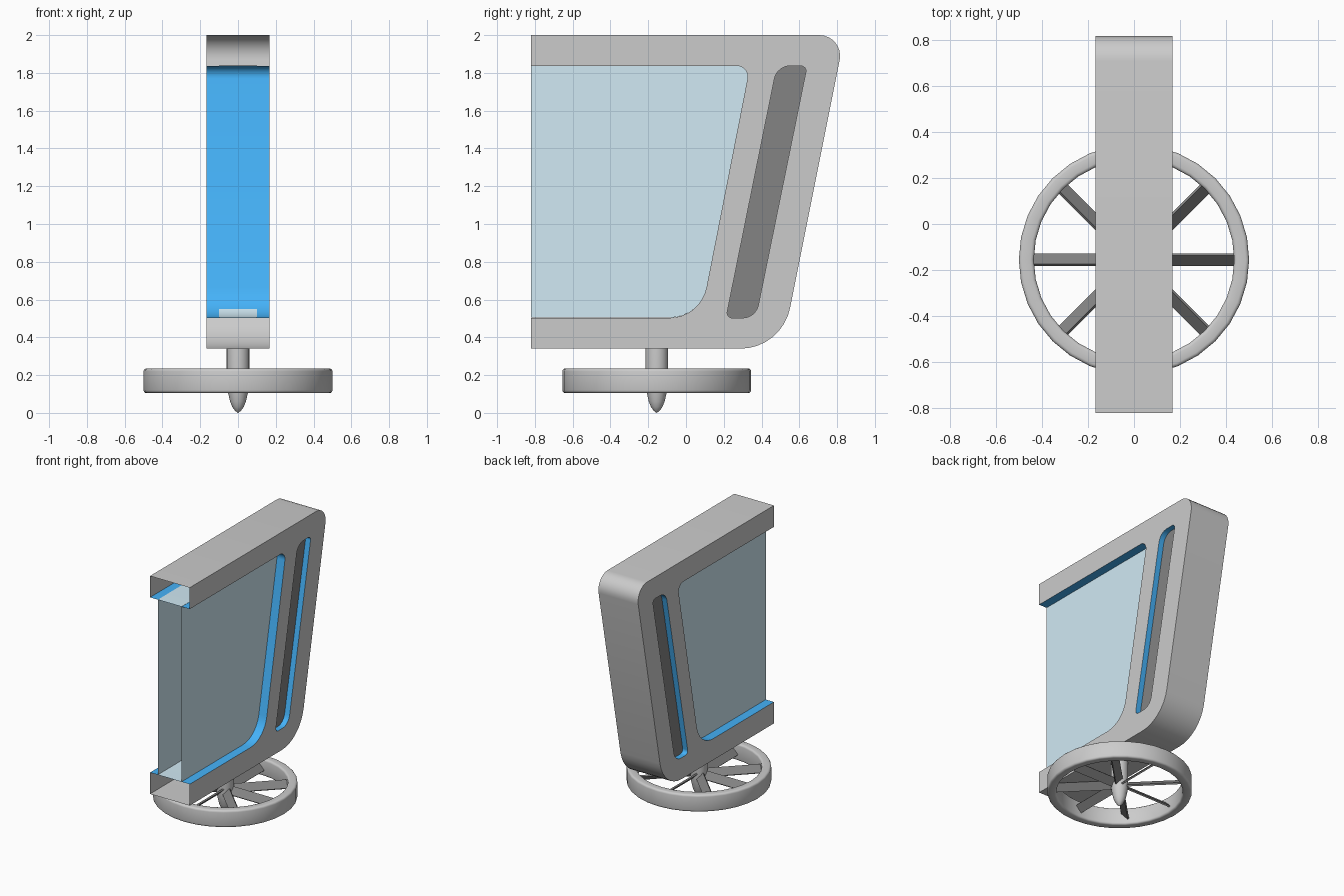
import bpy, bmesh, math
from mathutils import Vector, Matrix

if "Cube" in bpy.data.objects:
    bpy.data.objects.remove(bpy.data.objects["Cube"])


def material(name, rgb):
    m = bpy.data.materials.new(name)
    m.diffuse_color = (*rgb, 1)
    m.use_nodes = True
    m.node_tree.nodes["Principled BSDF"].inputs["Base Color"].default_value = m.diffuse_color
    return m


BLUE = material("blue", (0.06, 0.45, 0.95))
GLASS = material("pale_glass", (0.636, 0.818, 0.909))
DARK = material("dark", (0.23, 0.23, 0.23))


def finish(bm, name, mat=None, angle=35):
    bmesh.ops.remove_doubles(bm, verts=bm.verts, dist=1e-5)
    bmesh.ops.recalc_face_normals(bm, faces=bm.faces)
    me = bpy.data.meshes.new(name)
    bm.to_mesh(me)
    bm.free()
    ob = bpy.data.objects.new(name, me)
    bpy.context.collection.objects.link(ob)
    if mat:
        me.materials.append(mat)
    bpy.ops.object.select_all(action='DESELECT')
    ob.select_set(True)
    bpy.context.view_layer.objects.active = ob
    bpy.ops.object.shade_smooth_by_angle(angle=math.radians(angle))
    return ob


def rounded(corners, steps=8):
    """Corners (y, z, radius) -> list of (y, z) points with filleted corners."""
    pts = []
    for i, (y, z, r) in enumerate(corners):
        p = Vector((y, z))
        if r == 0:
            pts.append((y, z))
            continue
        a = (Vector(corners[i - 1][:2]) - p).normalized()
        b = (Vector(corners[(i + 1) % len(corners)][:2]) - p).normalized()
        half = a.angle(b) / 2
        c = p + (a + b).normalized() * (r / math.sin(half))
        t = r / math.tan(half)
        s, e = p + a * t - c, p + b * t - c
        sweep = s.angle(e)
        for k in range(steps + 1):
            f = k / steps
            q = (s * math.sin((1 - f) * sweep) + e * math.sin(f * sweep)) / math.sin(sweep)
            pts.append(tuple(c + q))
    return pts


def strip(bm, pts, hw, closed=False):
    """Wall across the thickness, following a side outline."""
    rows = [[bm.verts.new((s * hw, y, z)) for s in (-1, 1)] for y, z in pts]
    for i in range(len(rows) if closed else len(rows) - 1):
        a, b = rows[i], rows[(i + 1) % len(rows)]
        bm.faces.new((a[0], a[1], b[1], b[0]))


def sides(bm, loops, hw):
    """Flat left and right panels; later loops are holes."""
    for x in (-hw, hw):
        edges = []
        for pts in loops:
            vs = [bm.verts.new((x, y, z)) for y, z in pts]
            edges += [bm.edges.new((vs[i - 1], vs[i])) for i in range(len(vs))]
        bmesh.ops.triangle_fill(bm, use_beauty=True, edges=edges, normal=(1 if x > 0 else -1, 0, 0))


HW = 0.167    # half thickness of the frame
F = -0.82     # open front end
outer = rounded([(F, 2.0, 0), (0.84, 2.0, 0.11), (0.508, 0.34, 0.269), (F, 0.34, 0)])
window = rounded([(F, 1.837, 0), (0.339, 1.837, 0.057), (0.077, 0.503, 0.2), (F, 0.503, 0)])
slot = rounded([(0.482, 1.837, 0.085), (0.641, 1.837, 0.027),
                (0.369, 0.503, 0.085), (0.212, 0.503, 0.027)])

# hollow frame, open at the front
bm = bmesh.new()
sides(bm, [outer + window[::-1], slot], HW)
strip(bm, outer, HW)
finish(bm, "frame_shell")

# blue inner walls of the window and the slot
bm = bmesh.new()
strip(bm, window, HW)
strip(bm, slot, HW, True)
finish(bm, "blue_liner", BLUE)

# recessed window panes, nudged off the liner
pane = [(y + (0.002 if y > F else 0), z + 0.0015) for y, z in window]
bm = bmesh.new()
sides(bm, [pane], 0.1)
strip(bm, pane, 0.1)
finish(bm, "window_glass", GLASS)

# recessed dark slot panels
bm = bmesh.new()
sides(bm, [slot], 0.125)
finish(bm, "slot_panels", DARK)


CY = -0.155   # rotor axis


def lathe(name, prof, n=32, closed=False):
    bm = bmesh.new()
    rings = [[bm.verts.new((r * math.cos(2 * math.pi * k / n),
                            CY + r * math.sin(2 * math.pi * k / n), z)) for k in range(n)]
             for r, z in prof]
    for i in range(len(rings) if closed else len(rings) - 1):
        a, b = rings[i], rings[(i + 1) % len(rings)]
        for k in range(n):
            bm.faces.new((a[k - 1], a[k], b[k], b[k - 1]))
    return finish(bm, name, angle=50)


# rotor ring with rounded edges
ring_prof = rounded([(0.435, 0.105, 0.015), (0.5, 0.105, 0.015),
                     (0.5, 0.235, 0.015), (0.435, 0.235, 0.015)], 3)
lathe("rotor_ring", ring_prof, 32, True)

# shaft with a bullet tip
lathe("shaft", [(0.06, 0.34), (0.06, 0.16), (0.057, 0.13), (0.051, 0.1), (0.042, 0.06),
                (0.03, 0.031), (0.015, 0.01), (0.0005, 0)], 24)

# eight pitched blades
bm = bmesh.new()
for k in range(8):
    m = (Matrix.Translation((0, CY, 0.17)) @ Matrix.Rotation(k * math.pi / 4, 4, 'Z')
         @ Matrix.Translation((0.245, 0, 0)) @ Matrix.Rotation(math.radians(45), 4, 'X')
         @ Matrix.Diagonal((0.39, 0.065, 0.012, 1)))
    bmesh.ops.create_cube(bm, size=1, matrix=m)
finish(bm, "rotor_blades", DARK)
